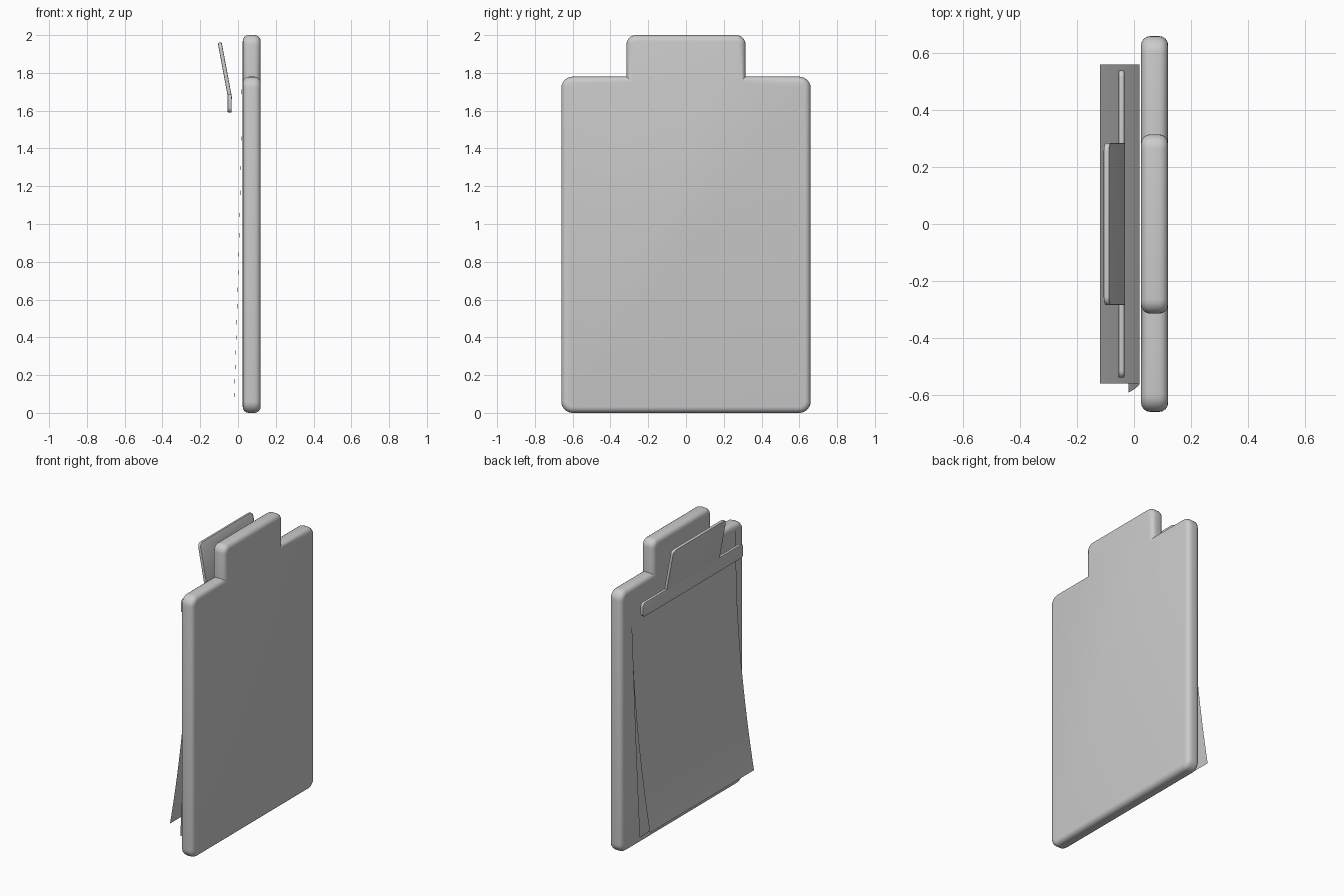
import bpy, bmesh, math
from mathutils import Vector

if "Cube" in bpy.data.objects:
    bpy.data.objects.remove(bpy.data.objects["Cube"])


def finish(name, bm, angle=35):
    me = bpy.data.meshes.new(name)
    bm.to_mesh(me)
    bm.free()
    ob = bpy.data.objects.new(name, me)
    bpy.context.collection.objects.link(ob)
    bpy.ops.object.select_all(action='DESELECT')
    ob.select_set(True)
    bpy.context.view_layer.objects.active = ob
    bpy.ops.object.shade_smooth_by_angle(angle=math.radians(angle))
    return ob


def rounded(points, segs=6):
    """Mirror half an outline (y, z, corner radius) and round its corners."""
    full = points + [(-y, z, r) for y, z, r in reversed(points)]
    out = []
    for i, (y, z, r) in enumerate(full):
        p = Vector((y, z))
        if r == 0:
            out.append(p)
            continue
        a = (Vector(full[i - 1][:2]) - p).normalized()
        b = (Vector(full[(i + 1) % len(full)][:2]) - p).normalized()
        for k in range(segs + 1):
            t = k / segs * math.pi / 2
            out.append(p + a * r * (1 - math.sin(t)) + b * r * (1 - math.cos(t)))
    return out


def slab(name, points, x0, x1, bevel, segs):
    """Extrude a mirrored y-z outline along x and round its rims."""
    bm = bmesh.new()
    face = bm.faces.new([bm.verts.new((x0, p.x, p.y)) for p in rounded(points)])
    ext = bmesh.ops.extrude_face_region(bm, geom=[face])
    new = [v for v in ext['geom'] if isinstance(v, bmesh.types.BMVert)]
    bmesh.ops.translate(bm, verts=new, vec=(x1 - x0, 0, 0))
    if not face.is_valid or len(bm.faces) < len(new) + 2:
        bmesh.ops.holes_fill(bm, edges=bm.edges)
    bmesh.ops.recalc_face_normals(bm, faces=bm.faces)
    rims = [e for e in bm.edges if abs(e.verts[0].co.x - e.verts[1].co.x) < 1e-6]
    bmesh.ops.bevel(bm, geom=rims, offset=bevel, segments=segs, profile=0.5,
                    affect='EDGES', clamp_overlap=True)
    return finish(name, bm)


def sheet(name, top, bottom, x_bottom, power, swing):
    """Thin curled page hanging from its top edge, swung slightly sideways."""
    bm = bmesh.new()
    rows = []
    for i in range(25):
        t = i / 24
        z = top + (bottom - top) * t
        x = 0.02 + (x_bottom - 0.02) * t ** power
        rows.append([bm.verts.new((x, y + (z - top) * swing, z - y * swing))
                     for y in (-0.56, 0.56)])
    for a, b in zip(rows, rows[1:]):
        bm.faces.new((a[0], a[1], b[1], b[0]))
    return finish(name, bm)


# backing board with top tab
slab("board", [(0.66, 0, 0.06), (0.66, 1.78, 0.06), (0.315, 1.78, 0),
               (0.315, 2.0, 0.05)], 0.025, 0.12, 0.032, 4)

# two curled pages
sheet("front_page", 1.69, 0.15, -0.12, 1.9, 0.0)
sheet("rear_page", 1.73, 0.09, -0.02, 1.5, 0.02)

# clip: pressing bar and tilted thumb plate
slab("clip_bar", [(0.54, 1.59, 0.025), (0.54, 1.685, 0.025)],
     -0.055, -0.034, 0.005, 2)
plate = slab("clip_plate", [(0.285, -0.02, 0), (0.285, 0.285, 0.03)],
             -0.0105, 0.0105, 0.005, 2)

# hanging hole through the plate
bm = bmesh.new()
bmesh.ops.create_cone(bm, cap_ends=True, segments=32, radius1=0.06,
                      radius2=0.06, depth=0.2)
for v in bm.verts:
    v.co = Vector((v.co.z, v.co.x, -v.co.y + 0.155))
bmesh.ops.recalc_face_normals(bm, faces=bm.faces)
cutter = finish("hole_cutter", bm)
cutter.hide_render = True
mod = plate.modifiers.new("hole", 'BOOLEAN')
mod.operation = 'DIFFERENCE'
mod.solver = 'EXACT'
mod.object = cutter
bpy.context.view_layer.objects.active = plate
bpy.ops.object.modifier_move_to_index(modifier="hole", index=0)
bpy.ops.object.modifier_apply(modifier="hole")
bpy.data.objects.remove(cutter)
plate.location = (-0.0445, 0, 1.68)
plate.rotation_euler = (0, -0.185, 0)
